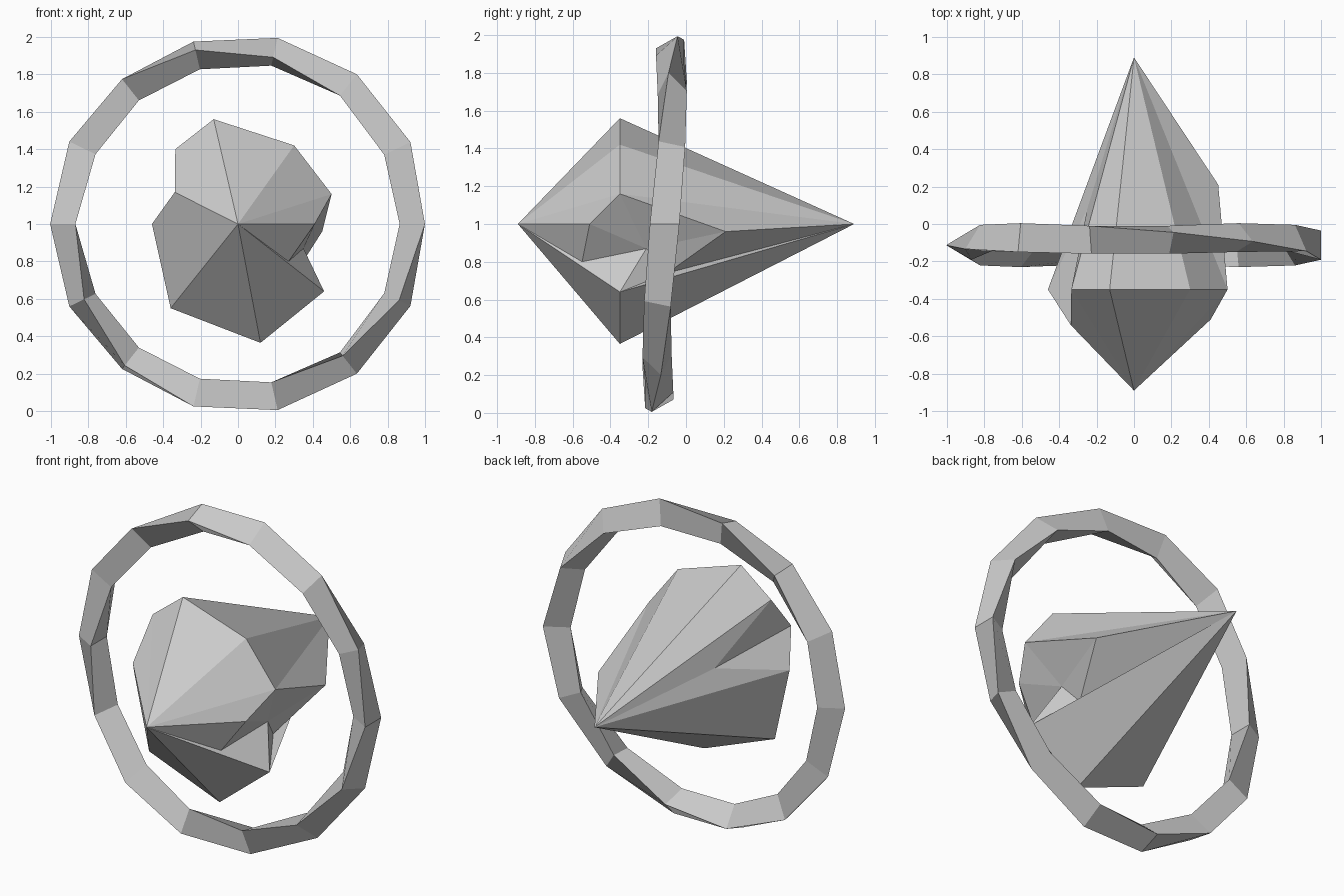
import bpy, bmesh, math

if "Cube" in bpy.data.objects:
    bpy.data.objects.remove(bpy.data.objects["Cube"])

grey = bpy.data.materials.new("stone_grey")
grey.diffuse_color = (0.6, 0.6, 0.6, 1)
grey.use_nodes = True
grey.node_tree.nodes["Principled BSDF"].inputs["Base Color"].default_value = grey.diffuse_color


def make_object(name, verts, faces):
    bm = bmesh.new()
    vs = [bm.verts.new(v) for v in verts]
    for f in faces:
        bm.faces.new([vs[i] for i in f])
    bmesh.ops.recalc_face_normals(bm, faces=bm.faces)
    mesh = bpy.data.meshes.new(name)
    bm.to_mesh(mesh)
    bm.free()
    mesh.materials.append(grey)
    ob = bpy.data.objects.new(name, mesh)
    bpy.context.collection.objects.link(ob)
    return ob


# Crystal: an irregular double pyramid around an eight-point girdle
girdle = [(0.5, 1.16), (0.3, 1.42), (-0.13, 1.56), (-0.335, 1.4),
          (-0.46, 1.0), (-0.36, 0.55), (0.12, 0.365), (0.46, 0.64)]
verts = [(x, -0.35, z) for x, z in girdle]
FRONT, BACK = 8, 9
verts += [(0, -0.89, 1), (0, 0.89, 1)]
# left dent: front and back points
verts += [(-0.338, -0.54, 1.17), (-0.25, 0.08, 1.12)]
# right notch: upper front, lower front, hollow, upper back, lower back
verts += [(0.41, -0.51, 1.0), (0.27, -0.55, 0.8), (0.35, -0.21, 0.87),
          (0.45, 0.21, 0.96), (0.31, -0.1, 0.74)]

faces = []
for i in (0, 1, 2, 4, 5, 6):
    faces += [(FRONT, i, i + 1), (BACK, i + 1, i)]
# chipped left facet
faces += [(FRONT, 3, 10), (FRONT, 10, 4), (BACK, 11, 3), (BACK, 4, 11),
          (3, 11, 10), (10, 11, 4)]
# chipped right facet
faces += [(FRONT, 12, 0), (FRONT, 13, 12), (FRONT, 7, 13),
          (0, 12, 14), (12, 13, 14), (13, 7, 14),
          (0, 14, 15), (14, 16, 15), (14, 7, 16),
          (BACK, 0, 15), (BACK, 15, 16), (BACK, 16, 7)]
make_object("crystal", verts, faces)

# Halo: triangular band, one full twist over fourteen segments
N, R, RHO = 14, 0.934, 0.09
verts, faces = [], []
for i in range(N):
    t = 2 * math.pi * i / N
    cx = -0.017 + 0.037 * math.cos(t) ** 2
    for k in range(3):
        phi = math.radians(60 + 120 * k) - t
        r = R + RHO * math.cos(phi)
        y = -0.113 + 0.043 * math.sin(t) - RHO * math.sin(phi)
        verts.append((cx + r * math.cos(t), y, 1 + r * math.sin(t)))
for i in range(N):
    j = (i + 1) % N
    for k in range(3):
        m = (k + 1) % 3
        faces.append((3 * i + k, 3 * j + k, 3 * j + m, 3 * i + m))
make_object("twisted_halo", verts, faces)
